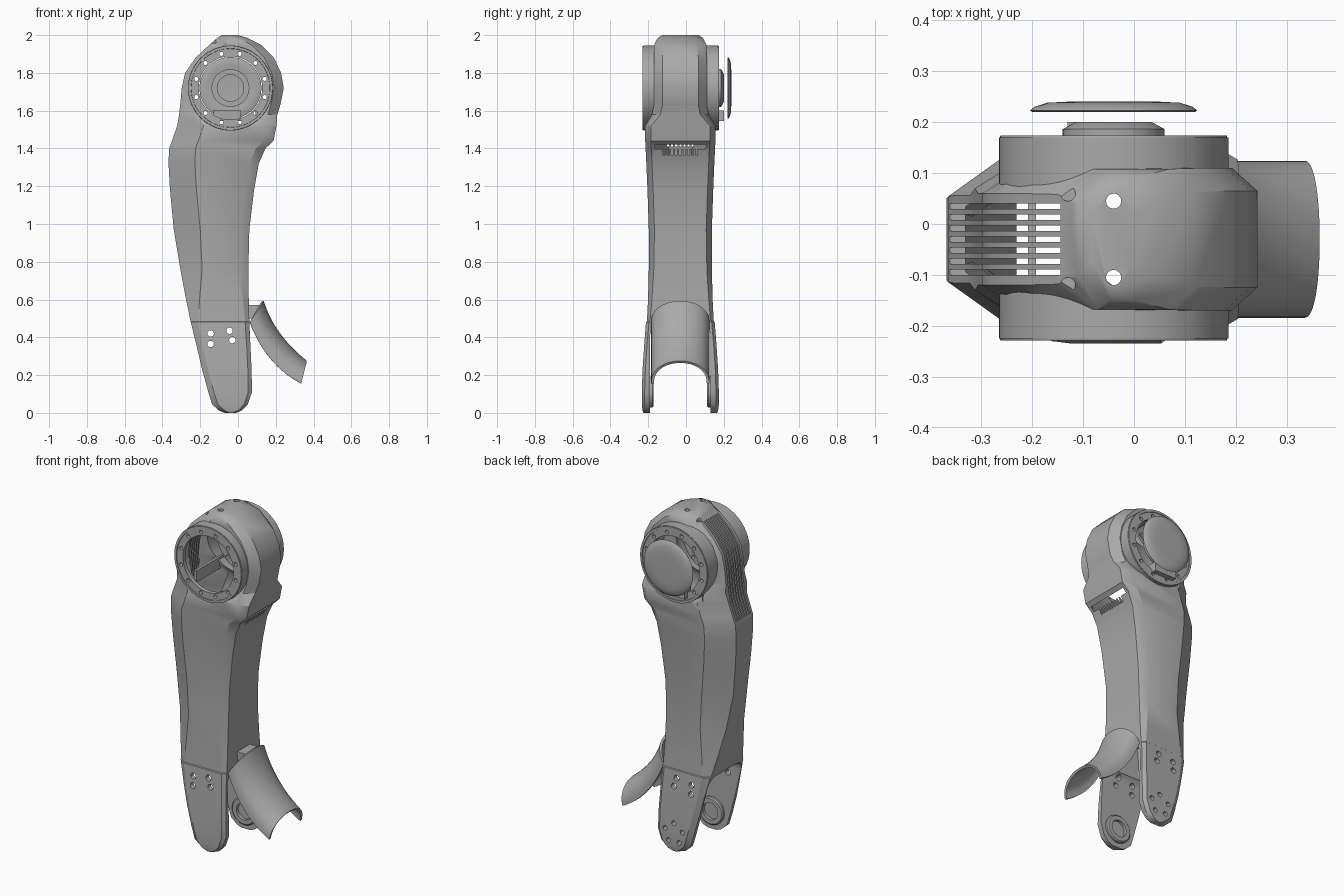
import bpy, bmesh
from math import sin, cos, pi, radians
from mathutils import Vector, Matrix

cube = bpy.data.objects.get("Cube")
if cube:
    bpy.data.objects.remove(cube, do_unlink=True)

MID = -0.03                 # centre plane of the leg in y
HUB = (-0.04, 1.72)         # hip axis in x, z
KNEE = (-0.04, 0.11)        # knee axis in x, z

grey = bpy.data.materials.new("mid grey")
grey.use_nodes = True
grey.diffuse_color = (0.4, 0.4, 0.4, 1)
grey.node_tree.nodes["Principled BSDF"].inputs["Base Color"].default_value = (0.4, 0.4, 0.4, 1)


def finish(name, bm, closed=True):
    if closed:
        bmesh.ops.recalc_face_normals(bm, faces=bm.faces)
    mesh = bpy.data.meshes.new(name)
    bm.to_mesh(mesh)
    bm.free()
    mesh.materials.append(grey)
    ob = bpy.data.objects.new(name, mesh)
    bpy.context.collection.objects.link(ob)
    return ob


def activate(ob):
    bpy.ops.object.select_all(action='DESELECT')
    ob.select_set(True)
    bpy.context.view_layer.objects.active = ob


def smooth(ob, angle=32):
    activate(ob)
    bpy.ops.object.shade_smooth_by_angle(angle=radians(angle))


def combine(target, other, operation='DIFFERENCE'):
    mod = target.modifiers.new("combine", 'BOOLEAN')
    mod.operation, mod.object, mod.solver = operation, other, 'EXACT'
    activate(target)
    bpy.ops.object.modifier_apply(modifier=mod.name)
    bpy.data.objects.remove(other, do_unlink=True)


def loft(name, rings):
    bm = bmesh.new()
    rows = [[bm.verts.new(p) for p in ring] for ring in rings]
    n = len(rows[0])
    for a, b in zip(rows, rows[1:]):
        for i in range(n):
            bm.faces.new((a[i], a[(i + 1) % n], b[(i + 1) % n], b[i]))
    bm.faces.new(rows[0])
    bm.faces.new(rows[-1])
    return finish(name, bm)


def lathe(name, profile, centre, steps=64):
    # spins a closed (radius, y) profile around an axis along y
    bm = bmesh.new()
    rows = []
    for i in range(steps):
        a = 2 * pi * i / steps
        rows.append([bm.verts.new((centre[0] + r * cos(a), y, centre[1] + r * sin(a))) for r, y in profile])
    for i in range(steps):
        a, b = rows[i], rows[(i + 1) % steps]
        for j in range(len(profile)):
            k = (j + 1) % len(profile)
            bm.faces.new((a[j], a[k], b[k], b[j]))
    bmesh.ops.remove_doubles(bm, verts=bm.verts, dist=1e-5)
    return finish(name, bm)


def add_box(bm, lo, hi):
    lo, hi = Vector(lo), Vector(hi)
    bmesh.ops.create_cube(bm, size=1, matrix=Matrix.Translation((lo + hi) / 2) @ Matrix.Diagonal((*(hi - lo), 1)))


def add_rod(bm, radius, start, end, steps=16):
    start, end = Vector(start), Vector(end)
    turn = (end - start).to_track_quat('Z', 'Y').to_matrix().to_4x4()
    bmesh.ops.create_cone(bm, cap_ends=True, segments=steps, radius1=radius, radius2=radius,
                          depth=(end - start).length, matrix=Matrix.Translation((start + end) / 2) @ turn)


def rod(radius, y0, y1, centre, steps=64):
    bm = bmesh.new()
    add_rod(bm, radius, (centre[0], y0, centre[1]), (centre[0], y1, centre[1]), steps)
    return finish("rod", bm)


# Leg stations: height, rear edge, front edge, half width
STATIONS = [
    (0.0, -.07, -.01, .195), (.012, -.1, .02, .2), (.045, -.137, .052, .204), (.11, -.157, .074, .204),
    (.23, -.19, .072, .2), (.35, -.218, .066, .192), (.48, -.25, .06, .182), (.484, -.251, .06, .177),
    (.6, -.275, .057, .171), (.76, -.305, .055, .167), (.97, -.34, .06, .167), (1.18, -.36, .085, .174),
    (1.32, -.368, .11, .18), (1.4, -.365, .145, .184), (1.44, -.35, .188, .186), (1.52, -.322, .204, .186),
    (1.58, -.312, .208, .15), (1.63, -.306, .224, .14), (1.72, -.298, .242, .14), (1.8, -.28, .228, .14),
    (1.88, -.225, .19, .14), (1.95, -.15, .12, .138), (1.985, -.11, .05, .12), (2.0, -.085, 0, .095)]


def section(z, rear, front, half, inset=0):
    # eight-sided cross-section; its chamfers change along the leg
    if z > 1.55:
        rx, ry, fx, fy = .08, .05, .05, .045
    else:
        f = min(max((z - .45) / .4, 0), 1)
        rx, ry, fx, fy = .03 + .11 * f, .02 + .08 * f, .02 + .03 * f, .015 + .015 * f
    limit = .4 * (front - rear)
    rx, fx = min(rx, limit), min(fx, limit)
    rear, front, half, z = rear + inset, front - inset, half - inset, z - inset
    side = [(rear, half - ry), (rear + rx, half), (front - fx, half), (front, half - fy)]
    return [(x, MID + y, z) for x, y in side] + [(x, MID - y, z) for x, y in reversed(side)]


# Hollow leg housing with the hip drum
body = loft("leg_housing", [section(*s) for s in STATIONS])
combine(body, rod(.225, -.225, .17, HUB), 'UNION')
combine(body, loft("cavity", [section(*s, inset=.022) for s in STATIONS if .45 < s[0] < 1.99]))
combine(body, rod(.203, -.2, .145, HUB))
combine(body, rod(.168, -.3, .3, HUB))

# Gap between the knee fork legs
bm = bmesh.new()
add_box(bm, (-.5, MID - .16, -.1), (.5, MID + .16, .47))
top = [e for e in bm.edges if all(v.co.z > 0 and abs(v.co.y - e.verts[0].co.y) < .01 for v in e.verts)]
bmesh.ops.bevel(bm, geom=top, offset=.06, segments=5, affect='EDGES', profile=.5)
combine(body, finish("fork_gap", bm))

# Vents, screw holes and bolt holes
bm = bmesh.new()
for i in range(-3, 4):
    y = MID + .0215 * i
    add_box(bm, (-.5, y - .0055, 1.41), (-.11, y + .0055, 1.955))
for i in range(-4, 5):
    y = MID + .0215 * i
    add_box(bm, (.09, y - .006, 1.365), (.2, y + .006, 1.415))
for x, spread in ((-.04, .075), (-.13, .09)):
    for s in (-1, 1):
        add_rod(bm, .015, (x, MID + s * spread, 1.957), (x, MID + s * spread, 2.1))
for x, z in ((-.145, .42), (-.045, .435), (-.145, .365), (-.03, .385)):
    add_rod(bm, .017, (x, -.3, z), (x, .3, z))
for i in range(5):
    a = 2 * pi * i / 5 + .3
    x, z = KNEE[0] + .06 * cos(a), KNEE[1] + .06 * sin(a)
    add_rod(bm, .014, (x, .1, z), (x, .3, z))
for i in range(12):
    a = 2 * pi * (i + .5) / 12
    x, z = HUB[0] + .187 * cos(a), HUB[1] + .187 * sin(a)
    add_rod(bm, .011, (x, -.3, z), (x, -.19, z), 12)
    add_rod(bm, .011, (x, .135, z), (x, .3, z), 12)
combine(body, finish("openings", bm))
smooth(body)

# Raised rims on the hip drum
for name, y, out in (("front_hip_rim", -.225, -.004), ("rear_hip_rim", .17, .004)):
    smooth(lathe(name, [(.207, y - out), (.224, y - out), (.222, y + out), (.209, y + out)], HUB))

# Hip cover and the motor ring behind it
smooth(lathe("hip_cover", [(0, .24), (.09, .24), (.13, .238), (.155, .23), (.164, .223), (.16, .22),
                           (.12, .226), (0, .23)], HUB), 50)
smooth(lathe("motor_ring", [(.07, .15), (.1, .15), (.1, .186), (.075, .2), (.07, .2)], HUB))

# Struts inside the hip
bm = bmesh.new()
add_box(bm, (-.13, .14, 1.545), (.015, .2, 1.6))
for x in (-.2, .1):
    add_box(bm, (x - .008, -.12, 1.53), (x + .008, .14, 1.6))
finish("hip_struts", bm)

# Knee bearing rings inside the fork
for name, s in (("front_knee_bearing", -1), ("rear_knee_bearing", 1)):
    smooth(lathe(name, [(.05, MID + s * .166), (.082, MID + s * .166), (.082, MID + s * .148),
                        (.075, MID + s * .142), (.05, MID + s * .142)], KNEE, 40))


# Saddle-shaped knee guard, arched across and curved along
def bezier(p, t):
    a, b, c = (Vector(q) for q in p)
    return a * (1 - t) ** 2 + b * 2 * t * (1 - t) + c * t * t


crest = [(.13, .59), (.185, .41), (.36, .27)]
rim = [(.062, .48), (.15, .25), (.335, .155)]
bm = bmesh.new()
grid = []
for i in range(17):
    t = i / 16
    low, high = bezier(rim, t), bezier(crest, t)
    row = []
    for j in range(25):
        a = pi * (j / 24 - .5)
        p = low.lerp(high, max(cos(a), 0) ** .85)
        row.append(bm.verts.new((p.x, MID + .147 * sin(a), p.y)))
    grid.append(row)
for a, b in zip(grid, grid[1:]):
    for j in range(24):
        bm.faces.new((a[j], a[j + 1], b[j + 1], b[j]))
guard = finish("knee_guard", bm, closed=False)
shell = guard.modifiers.new("thickness", 'SOLIDIFY')
shell.thickness, shell.offset = .014, 0
activate(guard)
bpy.ops.object.modifier_apply(modifier=shell.name)
smooth(guard, 45)

# Tab that holds the guard
bm = bmesh.new()
add_box(bm, (.04, MID - .06, .5), (.115, MID + .06, .572))
finish("guard_tab", bm)
